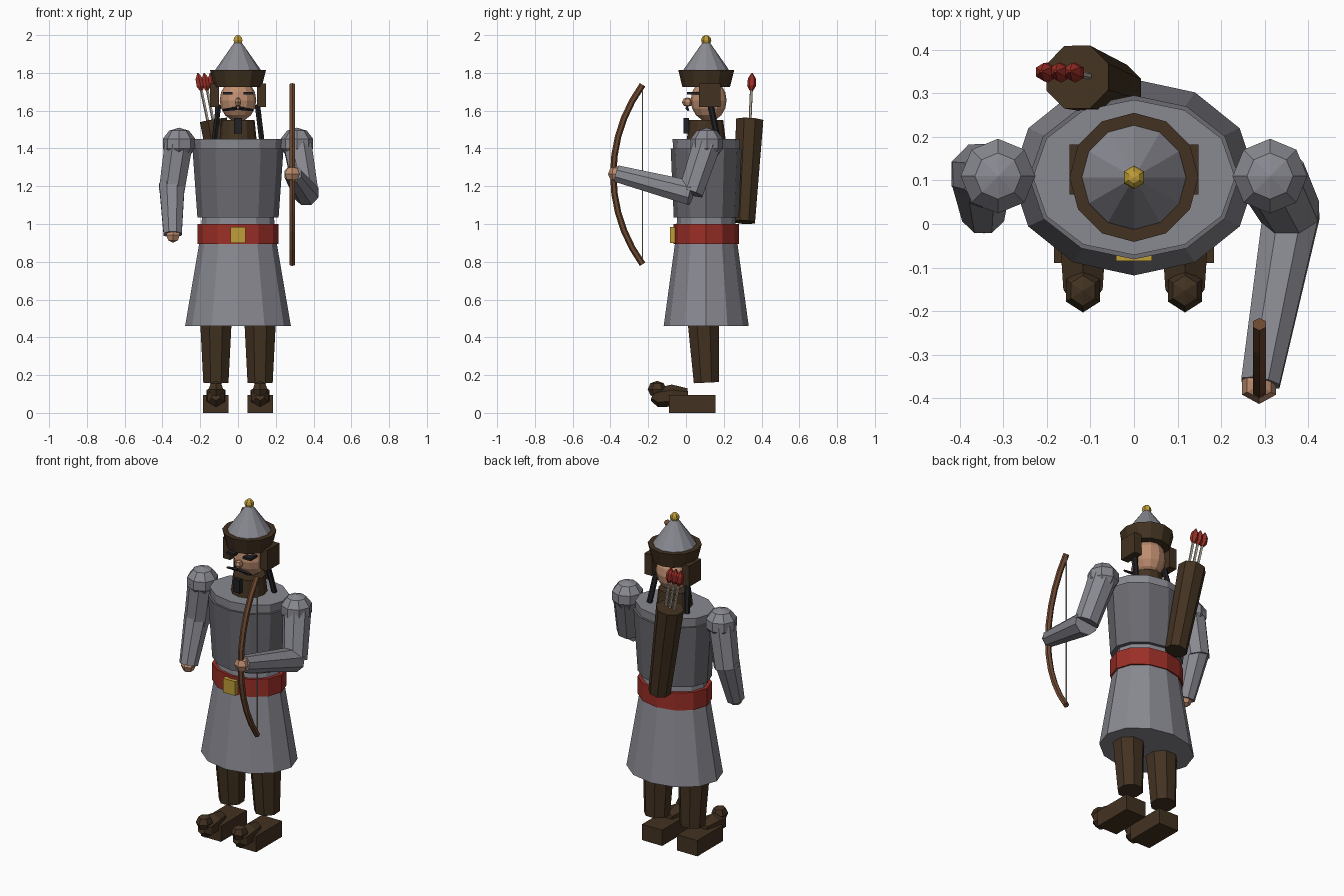
import bpy, bmesh, math
from mathutils import Vector, Matrix

if "Cube" in bpy.data.objects:
    bpy.data.objects.remove(bpy.data.objects["Cube"])


def material(name, rgb):
    m = bpy.data.materials.new(name)
    m.diffuse_color = (*rgb, 1)
    m.use_nodes = True
    m.node_tree.nodes["Principled BSDF"].inputs["Base Color"].default_value = m.diffuse_color
    return m


COAT = material("coat grey", (0.25, 0.25, 0.285))
ARMOUR = material("armour grey", (0.145, 0.145, 0.165))
LEATHER = material("dark leather", (0.055, 0.032, 0.015))
SKIN = material("skin", (0.52, 0.27, 0.16))
RED = material("red cloth", (0.33, 0.028, 0.02))
GOLD = material("gold", (0.52, 0.34, 0.04))
WOOD = material("bow wood", (0.15, 0.064, 0.03))
HAIR = material("black hair", (0.015, 0.015, 0.018))
SHAFT = material("arrow shaft", (0.5, 0.46, 0.38))

CY = 0.107  # body axis in y


def finish(name, bm, mat):
    bmesh.ops.recalc_face_normals(bm, faces=bm.faces)
    me = bpy.data.meshes.new(name)
    bm.to_mesh(me)
    bm.free()
    me.materials.append(mat)
    ob = bpy.data.objects.new(name, me)
    bpy.context.collection.objects.link(ob)
    return ob


def skin_rings(name, rings, mat):
    """Join rings of points into a closed faceted tube."""
    bm = bmesh.new()
    loops = [[bm.verts.new(p) for p in r] for r in rings]
    n = len(loops[0])
    for a, b in zip(loops, loops[1:]):
        for i in range(n):
            j = (i + 1) % n
            bm.faces.new((a[i], a[j], b[j], b[i]))
    bm.faces.new(loops[0][::-1])
    bm.faces.new(loops[-1])
    return finish(name, bm, mat)


def lathe(name, profile, mat, n=12, cy=CY):
    """profile rows: x radius, y radius, height."""
    ang = [2 * math.pi * i / n for i in range(n)]
    return skin_rings(name, [[(rx * math.cos(a), cy + ry * math.sin(a), z) for a in ang]
                             for rx, ry, z in profile], mat)


def limb(name, points, radii, mat, n=8):
    """Faceted tube through points, with mitred joints."""
    pts = [Vector(p) for p in points]
    rings = []
    for i, p in enumerate(pts):
        d = (pts[min(i + 1, len(pts) - 1)] - pts[max(i - 1, 0)]).normalized()
        ref = Vector((1, 0, 0))
        u = (ref - d * ref.dot(d)).normalized()
        v = d.cross(u)
        ang = [2 * math.pi * (k + 0.5) / n for k in range(n)]
        rings.append([p + radii[i] * (u * math.cos(a) + v * math.sin(a)) for a in ang])
    return skin_rings(name, rings, mat)


def ball(name, loc, radii, mat, u=8, v=6):
    bm = bmesh.new()
    bmesh.ops.create_uvsphere(bm, u_segments=u, v_segments=v, radius=1)
    bm.transform(Matrix.Translation(loc) @ Matrix.Diagonal((*radii, 1)))
    return finish(name, bm, mat)


def box(name, lo, hi, mat):
    lo, hi = Vector(lo), Vector(hi)
    bm = bmesh.new()
    bmesh.ops.create_cube(bm, size=1)
    bm.transform(Matrix.Translation((lo + hi) / 2) @ Matrix.Diagonal((*(hi - lo), 1)))
    return finish(name, bm, mat)


# Coat, armour and belt
lathe("coat", [(0.28, 0.225, 0.46), (0.205, 0.165, 0.9), (0.19, 0.153, 1.04),
               (0.2, 0.16, 1.06), (0.232, 0.178, 1.45)], COAT)
lathe("armour", [(0.215, 0.172, 1.035), (0.241, 0.188, 1.4)], ARMOUR)
lathe("belt", [(0.215, 0.173, 0.895), (0.215, 0.173, 1.0)], RED)
box("buckle", (-0.041, -0.085, 0.9), (0.041, -0.05, 0.985), GOLD)

# Neck and head
lathe("collar", [(0.1, 0.105, 1.43), (0.088, 0.09, 1.55)], LEATHER)
ball("head", (0, 0.12, 1.655), (0.097, 0.095, 0.112), SKIN, 12, 8)
ball("nose", (0, 0.008, 1.645), (0.02, 0.03, 0.025), SKIN, 6, 4)
box("goatee", (-0.02, -0.012, 1.48), (0.02, 0.015, 1.56), HAIR)

# Hat
lathe("hat_brim", [(0.126, 0.126, 1.725), (0.148, 0.148, 1.815)], LEATHER)
lathe("hat_cone", [(0.124, 0.124, 1.8), (0.118, 0.118, 1.82), (0.02, 0.02, 1.96)], COAT)
ball("hat_finial", (0, CY, 1.973), (0.027, 0.027, 0.027), GOLD, 6, 6)

# Mirrored face details, hat flaps, legs, boots and shoulders
for s, side in ((-1, "right"), (1, "left")):
    xs = sorted((s * 0.1, s * 0.148))
    box(side + "_ear_flap", (xs[0], 0.068, 1.62), (xs[1], 0.182, 1.745), LEATHER)
    xs = sorted((s * 0.028, s * 0.08))
    box(side + "_eye", (xs[0], 0.005, 1.685), (xs[1], 0.07, 1.699), HAIR)
    limb(side + "_moustache", [(s * 0.005, 0.005, 1.613), (s * 0.08, 0.012, 1.603)],
         [0.01, 0.006], HAIR, 4)
    limb(side + "_braid", [(s * 0.103, 0.13, 1.63), (s * 0.125, 0.168, 1.45)],
         [0.016, 0.016], HAIR, 6)
    x = s * 0.117
    limb(side + "_leg", [(x, 0.108, 0.16), (x, 0.09, 0.52)], [0.072, 0.092], LEATHER)
    box(side + "_boot", (x - 0.067, -0.09, 0), (x + 0.067, 0.155, 0.095), LEATHER)
    limb(side + "_boot_toe", [(x, 0.01, 0.095), (x, -0.07, 0.092), (x, -0.15, 0.082), (x, -0.18, 0.09)],
         [0.035, 0.058, 0.052, 0.025], LEATHER, 6)
    ball(side + "_toe_tip", (x, -0.153, 0.125), (0.045, 0.05, 0.045), LEATHER, 6, 4)
    ball(side + "_shoulder", (s * 0.312, 0.11, 1.425), (0.09, 0.09, 0.085), COAT, 8, 5)

# Arms and hands
limb("hanging_upper_arm", [(-0.315, 0.11, 1.42), (-0.352, 0.115, 1.17)], [0.08, 0.073], COAT)
limb("hanging_forearm", [(-0.35, 0.115, 1.21), (-0.346, 0.025, 0.945)], [0.073, 0.052], COAT)
ball("hanging_hand", (-0.344, 0.02, 0.943), (0.042, 0.042, 0.042), SKIN, 6, 4)
limb("bow_upper_arm", [(0.315, 0.11, 1.42), (0.36, 0.025, 1.165)], [0.08, 0.07], COAT)
limb("bow_forearm", [(0.362, 0.03, 1.163), (0.29, -0.365, 1.266)], [0.07, 0.048], COAT)
ball("bow_hand", (0.287, -0.37, 1.265), (0.045, 0.043, 0.043), SKIN, 6, 4)

# Bow: circular arc in the side plane, with string
R, half = 0.805, math.asin(0.475 / 0.805)
arc = [half * (2 * i / 10 - 1) for i in range(11)]
limb("bow", [(0.288, -0.385 + R * (1 - math.cos(a)), 1.262 + R * math.sin(a)) for a in arc],
     [0.017] * 11, WOOD, 6)
limb("bow_string", [(0.288, -0.23, 0.79), (0.288, -0.23, 1.735)], [0.004, 0.004], SHAFT, 4)

# Quiver and arrows
limb("quiver", [(-0.04, 0.308, 1.01), (-0.13, 0.337, 1.55)], [0.062, 0.078], LEATHER)
for i in range(3):
    foot = Vector((-0.15 + 0.028 * i, 0.337, 1.5))
    tip = Vector((-0.213 + 0.033 * i, 0.35, 1.8))
    limb(f"arrow_shaft_{i}", [foot, foot.lerp(tip, 0.9)], [0.008, 0.008], SHAFT, 5)
    limb(f"arrow_fletching_{i}", [foot.lerp(tip, t) for t in (0.69, 0.77, 0.9, 1.0)],
         [0.01, 0.023, 0.021, 0.003], RED, 6)
